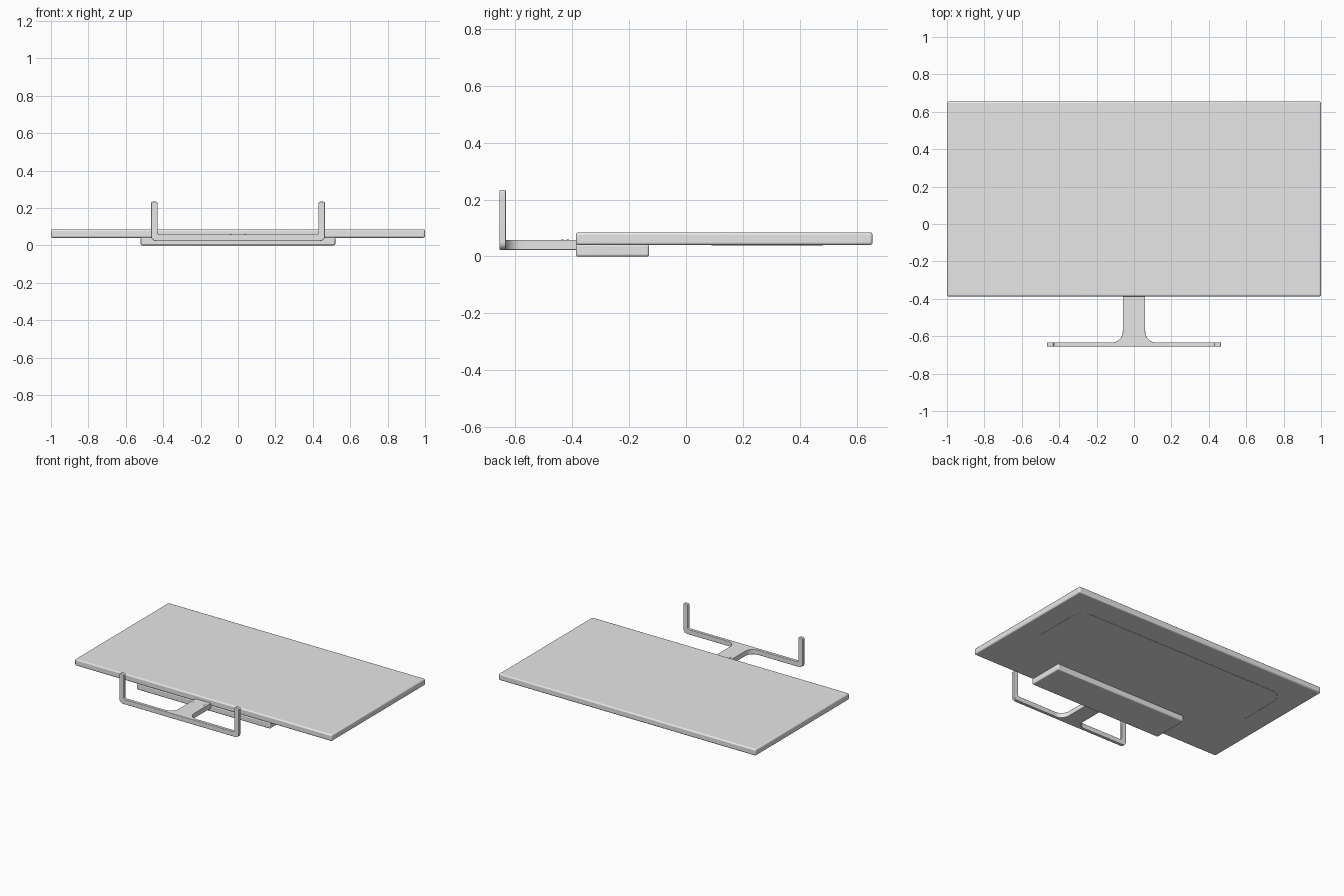
import bpy, bmesh, math
from mathutils import Vector

cube = bpy.data.objects.get("Cube")
if cube:
    bpy.data.objects.remove(cube, do_unlink=True)

grey = bpy.data.materials.new("light_grey")
grey.diffuse_color = (0.8, 0.8, 0.8, 1)
grey.use_nodes = True
grey.node_tree.nodes["Principled BSDF"].inputs["Base Color"].default_value = (0.8, 0.8, 0.8, 1)


def arc(cx, cy, r, start, end, steps=8):
    """Points along an arc, angles in degrees."""
    angles = [math.radians(start + (end - start) * i / steps) for i in range(steps + 1)]
    return [(cx + r * math.cos(a), cy + r * math.sin(a)) for a in angles]


def mirrored(half):
    """Close a right-hand half outline with its mirror image."""
    return half + [(-x, y) for x, y in reversed(half)]


def prism(name, outline, low, high, bevel, upright=False):
    """Extrude an outline along z, or along y when upright."""
    def place(p, d):
        return Vector((p[0], d, p[1])) if upright else Vector((p[0], p[1], d))
    bm = bmesh.new()
    face = bm.faces.new([bm.verts.new(place(p, low)) for p in outline])
    ext = bmesh.ops.extrude_face_region(bm, geom=[face])
    verts = [g for g in ext["geom"] if isinstance(g, bmesh.types.BMVert)]
    bmesh.ops.translate(bm, verts=verts, vec=place((0, 0), high - low))
    bmesh.ops.recalc_face_normals(bm, faces=bm.faces)
    mesh = bpy.data.meshes.new(name)
    bm.to_mesh(mesh)
    bm.free()
    mesh.materials.append(grey)
    obj = bpy.data.objects.new(name, mesh)
    bpy.context.collection.objects.link(obj)
    if bevel:
        mod = obj.modifiers.new("soft_edges", "BEVEL")
        mod.width = bevel
        mod.segments = 3
        mod.limit_method = "ANGLE"
        mod.angle_limit = math.radians(40)
    bpy.ops.object.select_all(action="DESELECT")
    obj.select_set(True)
    bpy.context.view_layer.objects.active = obj
    bpy.ops.object.shade_smooth_by_angle(angle=math.radians(35))
    return obj


# Screen panel, lying face up
panel_front = -0.387
prism("screen_panel", mirrored([(1, panel_front), (1, 0.655)]), 0.04, 0.085, 0.009)

# Electronics housing under the lower part of the panel
prism("rear_housing", mirrored([(0.52, panel_front), (0.52, -0.13)]), 0, 0.043, 0.007)

# Stand neck, flaring into the foot bar
neck = [(0.06, -0.375)] + arc(0.12, -0.574, 0.06, 180, 270) + [(0.12, -0.645)]
prism("stand_neck", mirrored(neck), 0.023, 0.058, 0.002)

# U-shaped foot: a bar with two upright ends
foot = ([(0.43, 0.233 - 0.006), (0.436, 0.233), (0.459, 0.233), (0.465, 0.227)]
        + arc(0.437, 0.051, 0.028, 0, -90))
inner = arc(0.418, 0.07, 0.012, -90, 0)
prism("stand_foot", mirrored(inner + foot), -0.655, -0.633, 0.003, upright=True)

# Four small screws on the neck
for side, x in (("right", -0.04), ("left", 0.04)):
    for row, y in (("front", -0.435), ("back", -0.415)):
        prism(f"{side}_{row}_screw", arc(x, y, 0.004, 0, 330, 11), 0.056, 0.06, 0)

# Fine seam on the rear cover
seam = bpy.data.curves.new("rear_seam", "CURVE")
seam.dimensions = "3D"
seam.bevel_depth = 0.0015
seam.bevel_resolution = 1
points = mirrored([(0.84, 0.09)] + arc(0.74, 0.38, 0.1, 0, 90))
spline = seam.splines.new("POLY")
spline.points.add(len(points) - 1)
for target, (x, y) in zip(spline.points, points):
    target.co = (x, y, 0.04, 1)
seam.materials.append(grey)
bpy.context.collection.objects.link(bpy.data.objects.new("rear_seam", seam))
